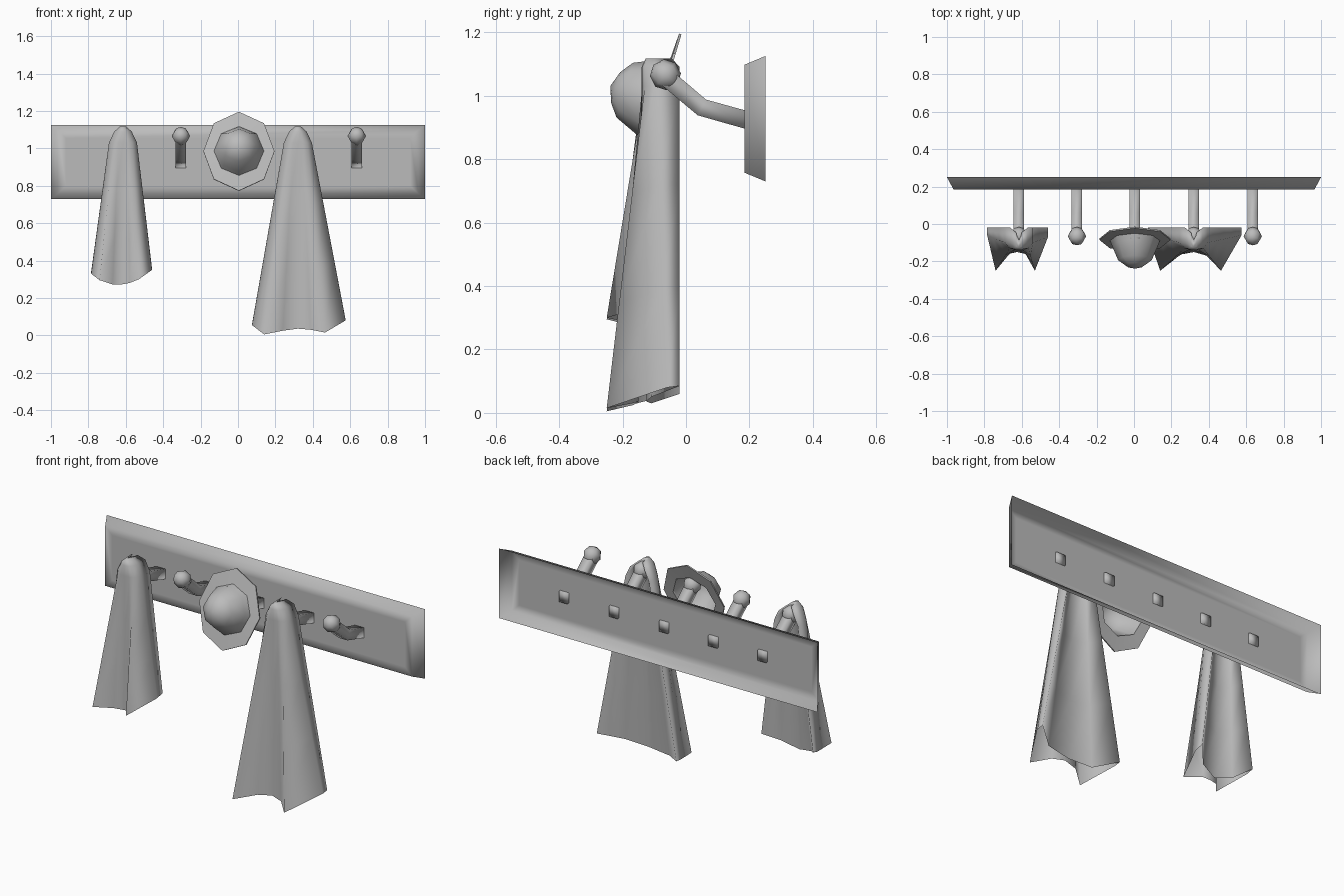
import bpy, bmesh, math
from mathutils import Vector

if "Cube" in bpy.data.objects:
    bpy.data.objects.remove(bpy.data.objects["Cube"])

grey = bpy.data.materials.new("grey")
grey.diffuse_color = (0.5, 0.5, 0.5, 1)
grey.use_nodes = True
grey.node_tree.nodes["Principled BSDF"].inputs["Base Color"].default_value = grey.diffuse_color


def make(name, verts, faces, angle=None):
    """Mesh object from points and faces, smooth shaded."""
    me = bpy.data.meshes.new(name)
    me.from_pydata([tuple(v) for v in verts], [], faces)
    ob = bpy.data.objects.new(name, me)
    bpy.context.collection.objects.link(ob)
    me.materials.append(grey)
    me.shade_smooth()
    if angle:
        bpy.ops.object.select_all(action='DESELECT')
        ob.select_set(True)
        bpy.context.view_layer.objects.active = ob
        bpy.ops.object.shade_smooth_by_angle(angle=math.radians(angle))
    return ob


def loft(rings):
    """Points and quads joining closed rings of equal length."""
    n = len(rings[0])
    faces = []
    for r in range(len(rings) - 1):
        for i in range(n):
            j = (i + 1) % n
            faces.append((r * n + i, r * n + j, (r + 1) * n + j, (r + 1) * n + i))
    return [p for ring in rings for p in ring], faces


# Wall board: shallow pan with slanted edges, open at the back
def rect(hx, z0, z1, y):
    return [(-hx, y, z0), (hx, y, z0), (hx, y, z1), (-hx, y, z1)]


v, f = loft([rect(1, .73, 1.125, .25), rect(.965, .757, 1.098, .185),
             rect(.92, .80, 1.055, .185)])
make("wall_board", v, f + [(8, 9, 10, 11)])

# Bent square pegs with ball ends
PATH = [(.196, .922), (.05, .963), (-.065, 1.06)]
for k, x in enumerate((-.615, -.305, .005, .32, .635)):
    rings = []
    for i, (y, z) in enumerate(PATH):
        a = Vector(PATH[max(i - 1, 0)])
        b = Vector(PATH[min(i + 1, 2)])
        d = (b - a).normalized()
        ny, nz = d.y * .028, -d.x * .028
        if i == 0:
            ny, nz = 0, .029
        rings.append([(x + sx * .028, y + s * ny, z + s * nz)
                      for sx, s in ((-1, -1), (1, -1), (1, 1), (-1, 1))])
    v, f = loft(rings)
    make(f"peg_{k + 1}", v, f + [(3, 2, 1, 0)])

    bm = bmesh.new()
    bmesh.ops.create_uvsphere(bm, u_segments=8, v_segments=4, radius=.049)
    ball = make(f"peg_ball_{k + 1}", [], [])
    bm.to_mesh(ball.data)
    bm.free()
    ball.data.shade_smooth()
    ball.location = (x, -.065, 1.066)
    ball.rotation_euler = (math.radians(50), 0, 0)

# Hat hung on the middle peg: eight-sided crown and wide brim, tilted back
centre = Vector((.005, -.085, .985))
axis = Vector((0, -.958, .287))
up = Vector((0, .287, .958))


def octagon(rx, ry, h):
    return [centre + axis * h + Vector((1, 0, 0)) * rx * math.cos(i * math.pi / 4)
            + up * ry * math.sin(i * math.pi / 4) for i in range(8)]


v, f = loft([octagon(.135, .138, 0), octagon(.122, .124, .035),
             octagon(.09, .09, .113), octagon(.05, .05, .143)])
v.append(centre + axis * .16)
make("hat_crown", v, f + [(24 + i, 24 + (i + 1) % 8, 32) for i in range(8)])
v, f = loft([octagon(.19, .22, -.008), octagon(.19, .22, 0), octagon(.133, .136, .004),
             octagon(.133, .136, -.004), octagon(.19, .22, -.008)])
make("hat_brim", v, f, 40)


# Draped cloths: star-folded front, hollow back fold, narrowing to a rounded top
def cloth(name, cx, hem):
    half = [(.075, -.02), (.075, -.10), (.05, -.13), (.025, -.138)]
    neck = half + [(0, -.14)] + [(-x, y) for x, y in reversed(half)]
    neck += [(-.05, -.05), (0, -.08), (.05, -.05)]
    top = [(cx + x, y, 1.03) for x, y in neck]
    rings = [hem]
    for t in (.33, .67):
        rings.append([Vector(a).lerp(Vector(b), t) for a, b in zip(hem, top)])
    rings.append(top)
    rings.append([(cx + x * .62, y, 1.09) for x, y in neck])
    rings.append([(cx + x * .2, -.045 + (y + .02) * .68, 1.118) for x, y in neck])
    v, f = loft(rings)
    n = len(neck)
    f.append(tuple(range(5 * n, 6 * n)))
    make(name, v, [tuple(reversed(p)) for p in f])


# Hems run right to left along the front, then back along the inner fold
cloth("long_cloth", .32, [
    (.575, -.02, .085), (.575, -.06, .08), (.465, -.25, .015), (.39, -.17, .03),
    (.32, -.15, .036), (.24, -.165, .025), (.14, -.25, .005), (.075, -.06, .055),
    (.075, -.02, .06), (.18, -.11, .03), (.32, -.125, .036), (.46, -.11, .05)])
cloth("short_cloth", -.615, [
    (-.46, -.02, .36), (-.46, -.07, .35), (-.53, -.25, .30), (-.58, -.16, .28),
    (-.625, -.15, .272), (-.67, -.16, .272), (-.74, -.25, .295), (-.785, -.06, .33),
    (-.785, -.02, .34), (-.72, -.10, .30), (-.625, -.125, .276), (-.53, -.10, .31)])
